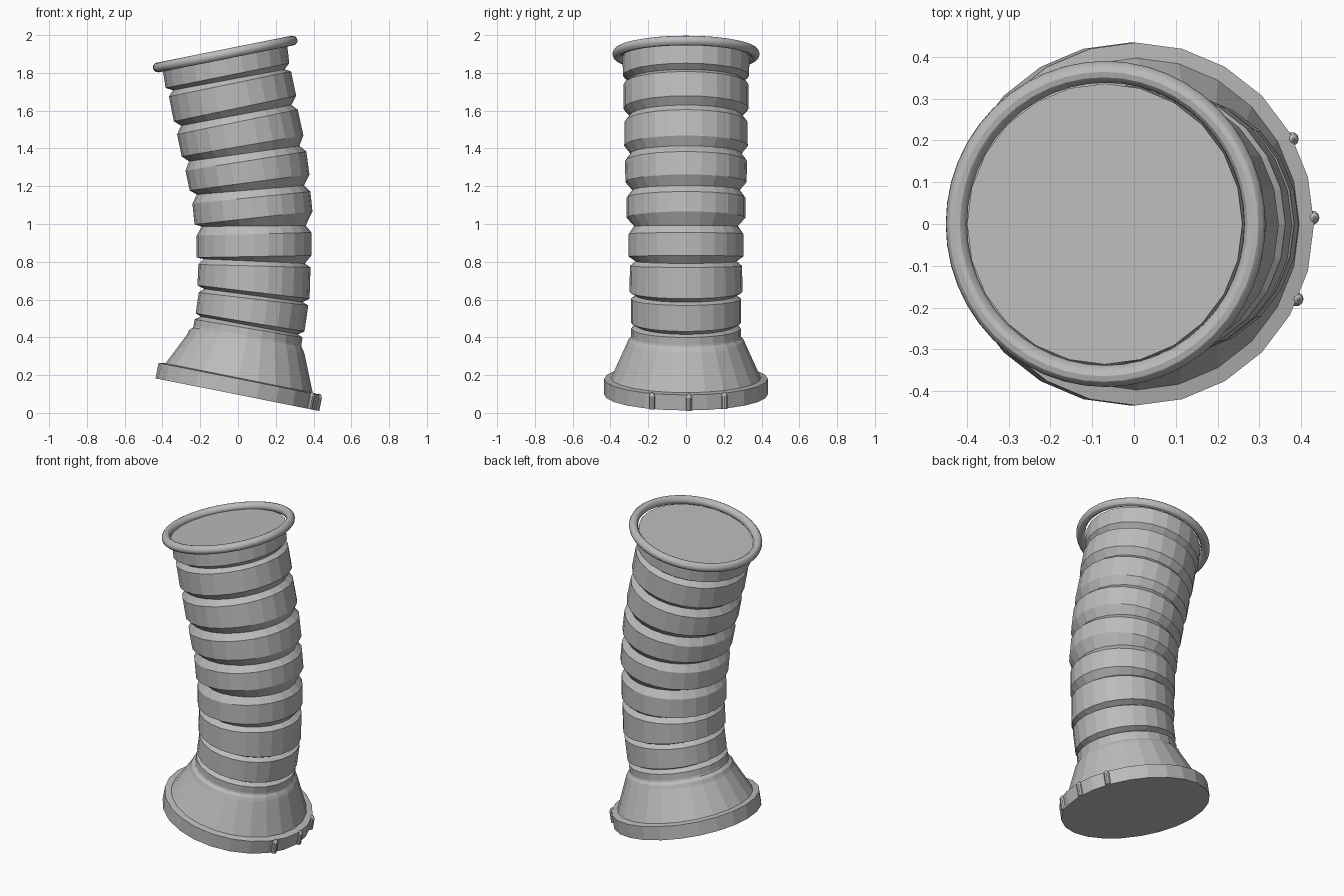
import bpy, bmesh
from math import sin, cos, pi, radians
from mathutils import Vector, Matrix

cube = bpy.data.objects.get("Cube")
if cube:
    bpy.data.objects.remove(cube, do_unlink=True)

grey = bpy.data.materials.new("plain grey")
grey.use_nodes = True
colour = (0.5, 0.5, 0.5, 1)
grey.diffuse_color = colour
grey.node_tree.nodes["Principled BSDF"].inputs["Base Color"].default_value = colour


def loft(name, rings, sides):
    """Closed tube through round rings given as (x, z, tilt in degrees, radius)."""
    bm = bmesh.new()
    loops = []
    for x, z, tilt, r in rings:
        a = radians(tilt)
        loops.append([bm.verts.new((x + r * cos(t) * cos(a), r * sin(t), z + r * cos(t) * sin(a)))
                      for t in (2 * pi * i / sides for i in range(sides))])
    for low, high in zip(loops, loops[1:]):
        for i in range(sides):
            j = (i + 1) % sides
            bm.faces.new((low[i], low[j], high[j], high[i]))
    bm.faces.new(loops[0][::-1])
    bm.faces.new(loops[-1])
    mesh = bpy.data.meshes.new(name)
    bm.to_mesh(mesh)
    bm.free()
    mesh.materials.append(grey)
    obj = bpy.data.objects.new(name, mesh)
    bpy.context.collection.objects.link(obj)
    return obj


# Flared foot with collar
BASE_TILT = -11.3
foot = [(-.011, .098, BASE_TILT, .434), (.005, .18, BASE_TILT, .434),
        (.006, .185, BASE_TILT, .397), (.04, .365, -8.8, .315),
        (.043, .385, -10, .307), (.048, .4, -10, .292)]

# Bent sleeve: each rib has a bottom and a top ring
ribs = [[(.05, .41, -10, .29), (.056, .447, -9.5, .29)],
        [(.064, .479, -9.4, .292), (.082, .603, -6.7, .292)],
        [(.082, .64, -6.8, .299), (.087, .778, -1.5, .297)],
        [(.085, .828, 1, .304), (.085, .947, 1.5, .304)],
        [(.082, 1.032, 6.3, .314), (.071, 1.14, 5.8, .314)],
        [(.061, 1.22, 7.6, .32), (.042, 1.333, 9, .324)],
        [(.024, 1.413, 9.8, .327), (-.003, 1.54, 11.6, .326)],
        [(-.016, 1.611, 11.8, .331), (-.042, 1.741, 11.6, .33)],
        [(-.056, 1.786, 11.3, .334), (-.07, 1.89, 11.3, .336)]]

# Grooves are cut halfway between neighbouring ribs
sleeve = list(ribs[0])
for below, above in zip(ribs, ribs[1:]):
    low, high = below[1], above[0]
    sleeve.append(((low[0] + high[0]) / 2, (low[1] + high[1]) / 2,
                   low[2] - 1, min(low[3], high[3]) - .029))
    sleeve += above

loft("ribbed_sleeve", foot + sleeve, 24)

# Rolled rim around the top
bpy.ops.mesh.primitive_torus_add(major_segments=48, minor_segments=12,
                                 major_radius=.364, minor_radius=.026,
                                 location=(-.068, 0, 1.9),
                                 rotation=(0, radians(-11.3), 0))
rim = bpy.context.object
rim.name = "top_rim"
rim.data.materials.append(grey)
bpy.ops.object.shade_smooth_by_angle()

# Three small pegs on the edge of the foot
peg_profile = [(0, 0, 0, .017), (0, .07, 0, .017), (0, .083, 0, .011), (0, .09, 0, .003)]
base = Matrix.Translation((-.011, 0, .098)) @ Matrix.Rotation(radians(-BASE_TILT), 4, "Y")
for label, angle in (("front", -24.5), ("middle", 2), ("back", 28)):
    peg = loft(label + "_peg", peg_profile, 10)
    t = radians(angle)
    peg.matrix_world = base @ Matrix.Translation(Vector((cos(t), sin(t), 0)) * .433)
